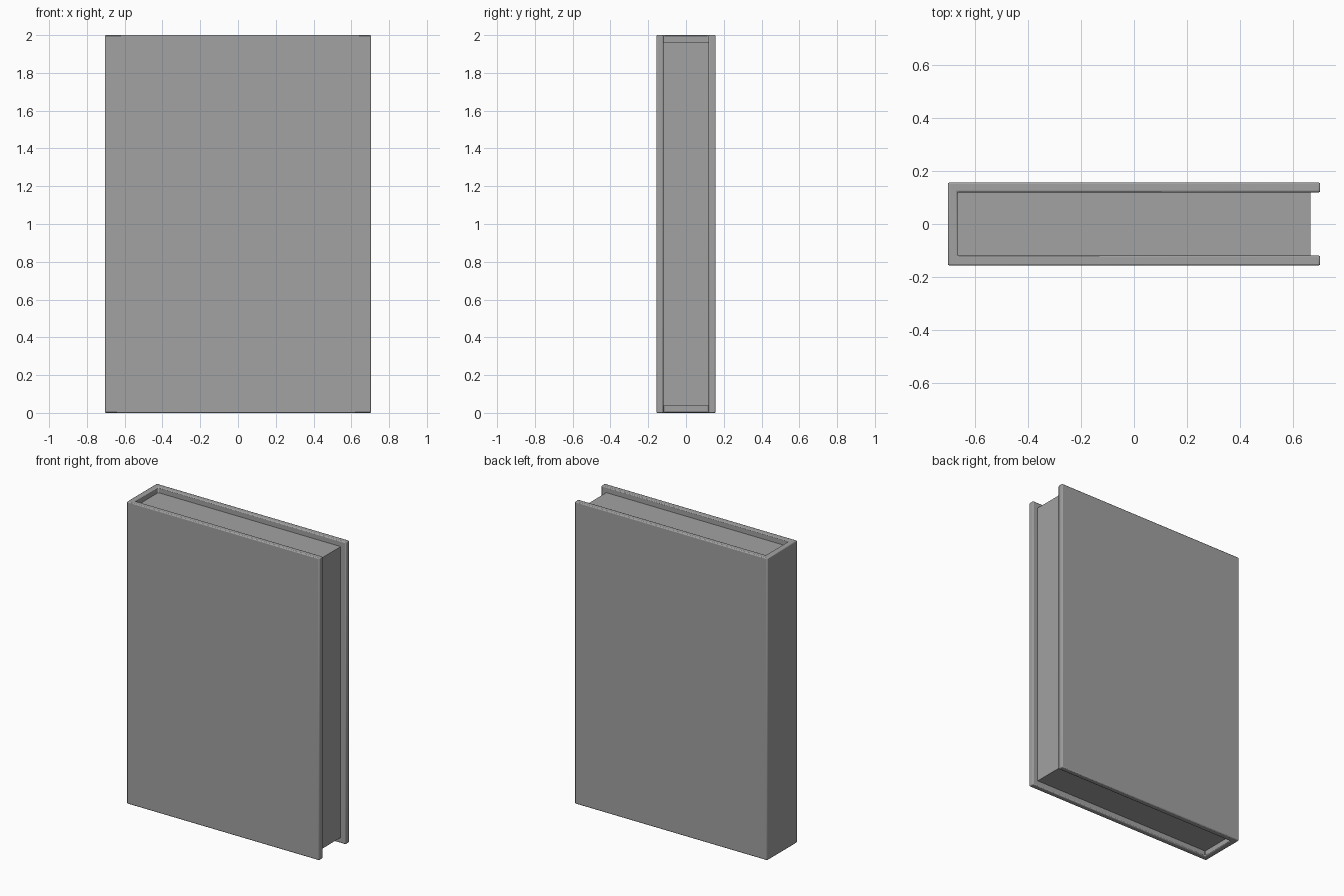
import bpy
import bmesh

cube = bpy.data.objects.get("Cube")
if cube:
    bpy.data.objects.remove(cube, do_unlink=True)

HEIGHT = 2.0
HALF_WIDTH = 0.705
HALF_DEPTH = 0.157
BOARD = 0.037      # thickness of cover and spine
INSET = 0.037      # page block set back from the cover edges

grey = bpy.data.materials.new("mid grey")
grey.use_nodes = True
colour = (0.36, 0.36, 0.36, 1)
grey.diffuse_color = colour
grey.node_tree.nodes["Principled BSDF"].inputs["Base Color"].default_value = colour


def extrude_profile(name, outline, z_low, z_high):
    """Extrude a closed xy outline upward into a solid."""
    bm = bmesh.new()
    base = bm.faces.new([bm.verts.new((x, y, z_low)) for x, y in outline])
    top = bmesh.ops.extrude_face_region(bm, geom=[base])["geom"]
    verts = [g for g in top if isinstance(g, bmesh.types.BMVert)]
    bmesh.ops.translate(bm, verts=verts, vec=(0, 0, z_high - z_low))
    bmesh.ops.recalc_face_normals(bm, faces=bm.faces)
    mesh = bpy.data.meshes.new(name)
    bm.to_mesh(mesh)
    bm.free()
    mesh.materials.append(grey)
    obj = bpy.data.objects.new(name, mesh)
    bpy.context.collection.objects.link(obj)
    return obj


# Cover: front board, spine and back board as one U-shaped profile
inner_x = -HALF_WIDTH + BOARD
inner_y = HALF_DEPTH - BOARD
half = [(HALF_WIDTH, inner_y), (HALF_WIDTH, HALF_DEPTH), (-HALF_WIDTH, HALF_DEPTH)]
inner = [(inner_x, -inner_y), (inner_x, inner_y)]
outline = half + [(x, -y) for x, y in reversed(half)] + inner
cover = extrude_profile("cover", outline, 0, HEIGHT)
bevel = cover.modifiers.new("softened edges", 'BEVEL')
bevel.width = 0.006
bevel.segments = 2
bevel.limit_method = 'ANGLE'

# Page block, recessed at top, bottom and fore edge
right = HALF_WIDTH - INSET
pages = [(inner_x, -inner_y), (right, -inner_y), (right, inner_y), (inner_x, inner_y)]
extrude_profile("page_block", pages, INSET, HEIGHT - INSET)

# Smooth the rounded edges while keeping the flat faces crisp
bpy.ops.object.select_all(action='DESELECT')
cover.select_set(True)
bpy.context.view_layer.objects.active = cover
bpy.ops.object.shade_smooth_by_angle()
